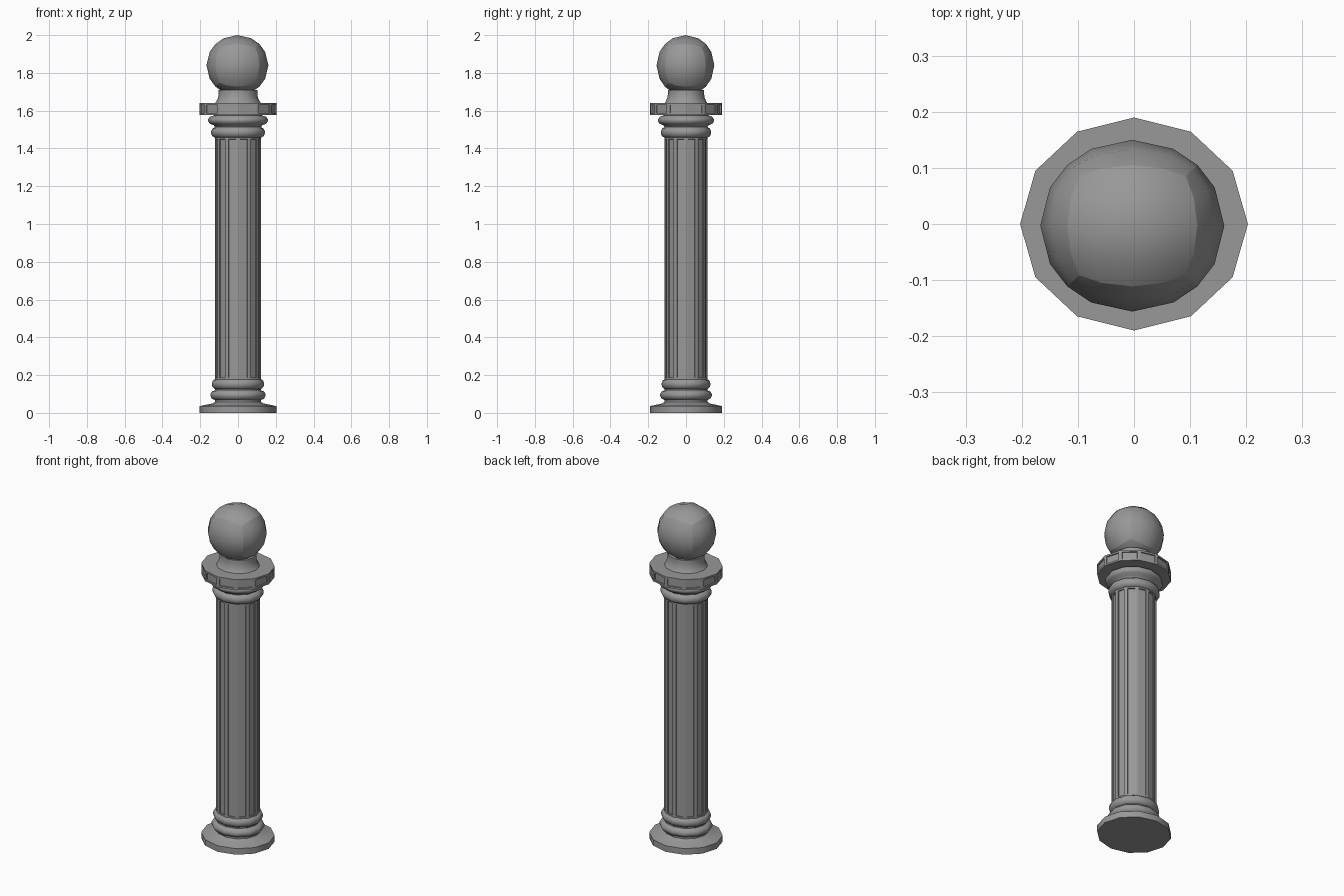
import bpy, bmesh, math

if "Cube" in bpy.data.objects:
    bpy.data.objects.remove(bpy.data.objects["Cube"])

SIDES = 12
Y_RATIO = 0.935  # the post is slightly narrower front to back

# Dark grey paint for every part
paint = bpy.data.materials.new("dark_grey")
paint.diffuse_color = (0.315, 0.315, 0.315, 1)
paint.use_nodes = True
paint.node_tree.nodes["Principled BSDF"].inputs["Base Color"].default_value = paint.diffuse_color


def finish(name, bm):
    bmesh.ops.recalc_face_normals(bm, faces=bm.faces)
    mesh = bpy.data.meshes.new(name)
    bm.to_mesh(mesh)
    bm.free()
    mesh.materials.append(paint)
    obj = bpy.data.objects.new(name, mesh)
    bpy.context.collection.objects.link(obj)
    bpy.ops.object.select_all(action='DESELECT')
    obj.select_set(True)
    bpy.context.view_layer.objects.active = obj
    bpy.ops.object.shade_smooth_by_angle(angle=math.radians(40))
    return obj


def lathe(name, profile, panel=None):
    """Revolve (radius, z) points; panel = (margin, depth) recesses the first band."""
    bm = bmesh.new()
    rings = []
    for r, z in profile:
        rings.append([bm.verts.new((r * math.cos(a), r * Y_RATIO * math.sin(a), z))
                      for a in (2 * math.pi * i / SIDES for i in range(SIDES))])
    bands = []
    for lo, hi in zip(rings, rings[1:]):
        bands.append([bm.faces.new((lo[i], lo[(i + 1) % SIDES], hi[(i + 1) % SIDES], hi[i]))
                      for i in range(SIDES)])
    bm.faces.new(rings[0][::-1])
    bm.faces.new(rings[-1])
    bm.normal_update()
    if panel:
        margin, depth = panel
        # Frame first, then push the inner panel straight in
        bmesh.ops.inset_individual(bm, faces=bands[0], thickness=margin)
        bmesh.ops.inset_individual(bm, faces=bands[0], thickness=0.001, depth=-depth)
    return finish(name, bm)


def bead(r_in, r_out, z0, z1):
    """Rounded moulding profile between two heights."""
    h, d = z1 - z0, r_out - r_in
    return [(r_in, z0), (r_in + 0.7 * d, z0 + 0.15 * h), (r_out, z0 + 0.4 * h),
            (r_out, z0 + 0.6 * h), (r_in + 0.7 * d, z0 + 0.85 * h), (r_in, z1)]


# Foot plate with two beads
lathe("base", [(0.203, 0), (0.203, 0.036), (0.135, 0.05), (0.122, 0.058)]
      + bead(0.122, 0.146, 0.068, 0.12)
      + bead(0.122, 0.138, 0.127, 0.178))

# Shaft with a recessed panel on every side
lathe("shaft", [(0.123, 0.175), (0.123, 1.46)], panel=(0.016, 0.006))

# Mouldings under the collar
lathe("upper_mouldings", bead(0.122, 0.142, 1.457, 1.513)
      + bead(0.128, 0.158, 1.523, 1.575) + [(0.128, 1.59)])

# Collar with recessed panels
lathe("collar", [(0.203, 1.577), (0.203, 1.64)], panel=(0.015, 0.006))

# Flared neck below the ball
lathe("neck", [(0.125, 1.635), (0.114, 1.65), (0.106, 1.668), (0.102, 1.69), (0.102, 1.71)])

# Ball: subdivided cube pushed out to a sphere, creased along the cube edges
bm = bmesh.new()
bmesh.ops.create_cube(bm, size=2)
bmesh.ops.subdivide_edges(bm, edges=bm.edges[:], cuts=3, use_grid_fill=True)
bm.edges.index_update()
creases = [e.index for e in bm.edges
           if all(sum(abs(c) > 0.999 for c in v.co) >= 2 for v in e.verts)]
for v in bm.verts:
    n = v.co.normalized()
    v.co = (n.x * 0.164 - 0.003, n.y * 0.153 - 0.003, 1.84 + n.z * 0.16)
ball = finish("ball", bm)
for i in creases:
    ball.data.edges[i].use_edge_sharp = True
